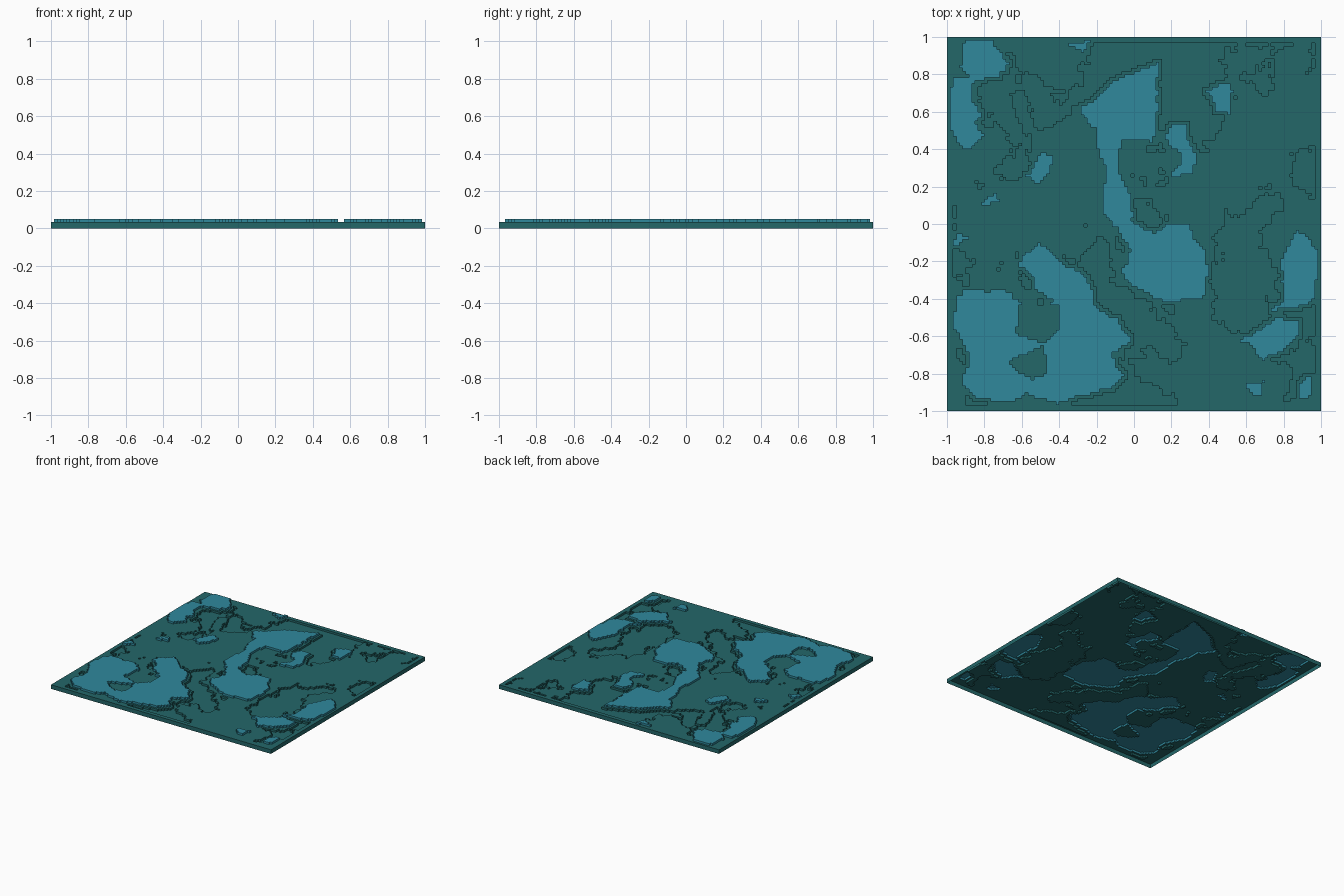
import bpy, bmesh
from mathutils import Vector, noise

if "Cube" in bpy.data.objects:
    bpy.data.objects.remove(bpy.data.objects["Cube"])

N = 120                 # cells per side
S = 2 / N               # cell size, also the height of one terrace step
LOW, MID, HIGH = 1, 2, 3


def material(name, colour):
    m = bpy.data.materials.new(name)
    m.diffuse_color = (*colour, 1)
    m.use_nodes = True
    m.node_tree.nodes["Principled BSDF"].inputs["Base Color"].default_value = m.diffuse_color
    return m


dark_teal = material("dark teal", (0.017, 0.135, 0.141))
light_blue = material("light blue", (0.029, 0.25, 0.335))


def inside(x, y, pts):
    hit = False
    for (ax, ay), (bx, by) in zip(pts, pts[1:] + pts[:1]):
        if (ay > y) != (by > y) and x < (bx - ax) * (y - ay) / (by - ay) + ax:
            hit = not hit
    return hit


def centre(i, j):
    return -1 + (i + 0.5) * S, -1 + (j + 0.5) * S


# Ground terraces: one step down wherever the fractal noise is low
level = {}
for i in range(N):
    for j in range(N):
        x, y = centre(i, j)
        n = noise.fractal(Vector((x * 2.3 + 5, y * 2.3, 1.7)), 0.7, 2.1, 5)
        border = min(i, j, N - 1 - i, N - 1 - j) < 2
        level[i, j] = LOW if n < -0.12 and not border else MID


def region(pts, value):
    """Set the level of all cells inside an outline with a slightly ragged edge."""
    for i in range(1, N - 1):
        for j in range(1, N - 1):
            x, y = centre(i, j)
            dx = 0.012 * noise.noise(Vector((x * 18, y * 18, 3)))
            dy = 0.012 * noise.noise(Vector((x * 18, y * 18, 9)))
            if inside(x + dx, y + dy, pts):
                level[i, j] = value


# Upper left plateaus
region([(-.9, .99), (-.76, .99), (-.73, .93), (-.67, .86), (-.72, .79), (-.86, .76), (-.93, .83)], HIGH)
region([(-.95, .79), (-.86, .77), (-.87, .66), (-.82, .6), (-.84, .54), (-.8, .47),
        (-.9, .39), (-.96, .46), (-1, .56), (-.98, .72)], HIGH)
# Central plateau: upper body, neck, lower body
region([(.13, .86), (.02, .82), (-.12, .76), (-.2, .67), (-.29, .62), (-.25, .55), (-.2, .5),
        (-.2, .4), (-.07, .45), (.1, .44), (.13, .6), (.12, .75)], HIGH)
region([(-.2, .42), (-.07, .46), (-.08, .28), (-.02, .15), (0, -.02), (-.02, -.14),
        (-.1, -.02), (-.17, .07), (-.15, .3)], HIGH)
region([(0, 0), (.12, -.05), (.18, 0), (.31, 0), (.31, -.08), (.37, -.12), (.4, -.25), (.37, -.39),
        (.18, -.42), (.08, -.38), (0, -.34), (-.06, -.27), (-.02, -.14)], HIGH)
# Lower left plateau with its notch and hollow
region([(-.9, -.35), (-.67, -.36), (-.58, -.45), (-.42, -.42), (-.53, -.35), (-.54, -.28), (-.62, -.22),
        (-.58, -.15), (-.5, -.1), (-.42, -.18), (-.25, -.29), (-.2, -.44), (-.08, -.52), (-.02, -.62),
        (-.12, -.7), (-.06, -.82), (-.13, -.88), (-.3, -.92), (-.4, -.96), (-.5, -.94), (-.58, -.9),
        (-.66, -.96), (-.85, -.93), (-.92, -.85), (-.88, -.7), (-.97, -.55), (-.95, -.4)], HIGH)
region([(-.61, -.43), (-.63, -.58), (-.5, -.64), (-.4, -.57), (-.4, -.43)], MID)
region([(-.68, -.74), (-.48, -.65), (-.47, -.8), (-.55, -.83)], MID)
# Right side plateaus
region([(.88, -.04), (.94, -.08), (1, -.2), (.97, -.27), (.96, -.42), (.82, -.46), (.73, -.46),
        (.8, -.4), (.79, -.2), (.83, -.1)], HIGH)
region([(.56, -.62), (.65, -.58), (.75, -.5), (.9, -.53), (.85, -.63), (.8, -.68), (.68, -.73), (.65, -.66)], HIGH)
region([(.18, .52), (.28, .53), (.29, .45), (.33, .38), (.32, .26), (.18, .26), (.25, .33), (.25, .38), (.18, .42)], HIGH)
region([(.37, .72), (.52, .76), (.52, .58), (.44, .6), (.4, .68)], HIGH)
# Small islets
region([(-.57, .25), (-.5, .38), (-.43, .37), (-.45, .27), (-.52, .21)], HIGH)
region([(-.82, .1), (-.73, .18), (-.72, .12)], HIGH)
region([(-.98, -.1), (-.94, -.05), (-.88, -.07), (-.95, -.12)], HIGH)
region([(-.35, .96), (-.24, .98), (-.27, .92)], HIGH)
region([(.6, -.85), (.7, -.84), (.68, -.91), (.62, -.91)], HIGH)
region([(.88, -.85), (.95, -.8), (.96, -.92), (.88, -.92)], HIGH)

# Keep the ground beside every plateau one step below it
for (i, j), v in list(level.items()):
    if v == HIGH:
        for a in (-1, 0, 1):
            for b in (-1, 0, 1):
                if level[i + a, j + b] == LOW:
                    level[i + a, j + b] = MID

# Corner offsets of the cell side facing each neighbour
SIDES = {(1, 0): ((1, 0), (1, 1)), (-1, 0): ((0, 1), (0, 0)),
         (0, 1): ((1, 1), (0, 1)), (0, -1): ((0, 0), (1, 0))}


def build(name, mat, wanted):
    """Top faces plus step walls for all cells of the wanted levels, open underneath."""
    bm = bmesh.new()
    verts = {}

    def vert(i, j, k):
        if (i, j, k) not in verts:
            verts[i, j, k] = bm.verts.new((-1 + i * S, -1 + j * S, k * S))
        return verts[i, j, k]

    for (i, j), k in level.items():
        if k not in wanted:
            continue
        bm.faces.new([vert(i + a, j + b, k) for a, b in ((0, 0), (1, 0), (1, 1), (0, 1))])
        for (dx, dy), ((a, b), (c, d)) in SIDES.items():
            low = level.get((i + dx, j + dy), 0)
            if low < k:
                bm.faces.new([vert(i + a, j + b, low), vert(i + c, j + d, low),
                              vert(i + c, j + d, k), vert(i + a, j + b, k)])
    mesh = bpy.data.meshes.new(name)
    bm.to_mesh(mesh)
    bm.free()
    mesh.materials.append(mat)
    obj = bpy.data.objects.new(name, mesh)
    bpy.context.collection.objects.link(obj)


build("ground", dark_teal, (LOW, MID))
build("plateaus", light_blue, (HIGH,))
